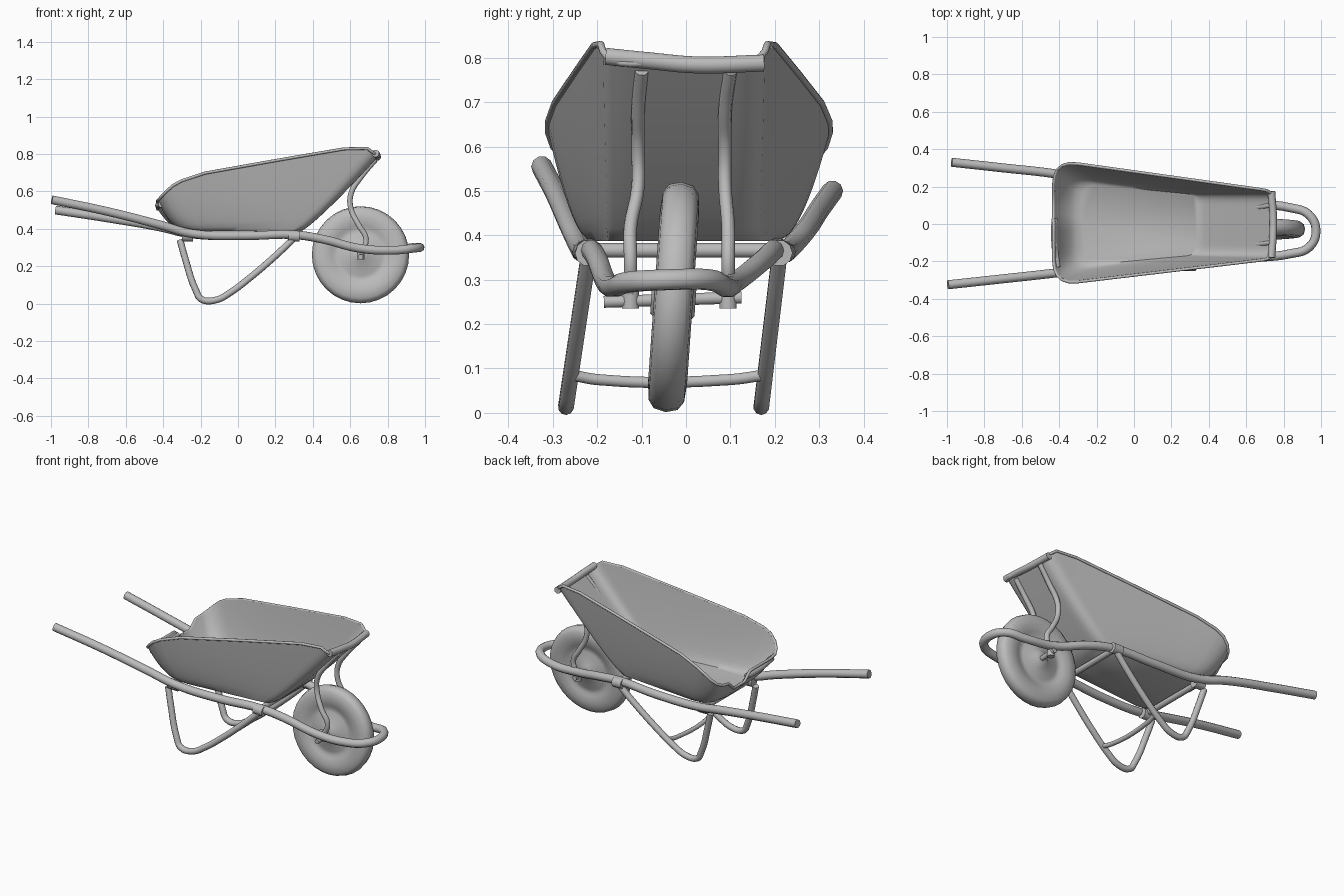
import bpy, bmesh, math
from mathutils import Vector

old = bpy.data.objects.get("Cube")
if old:
    bpy.data.objects.remove(old, do_unlink=True)

# One plain grey for everything
grey = bpy.data.materials.new("plain_grey")
grey.use_nodes = True
grey.diffuse_color = (0.5, 0.5, 0.5, 1)
grey.node_tree.nodes["Principled BSDF"].inputs["Base Color"].default_value = (0.5, 0.5, 0.5, 1)


def finish(ob, angle=55):
    """Turn curves and modifiers into a plain smooth mesh."""
    bpy.ops.object.select_all(action='DESELECT')
    ob.select_set(True)
    bpy.context.view_layer.objects.active = ob
    bpy.ops.object.convert(target='MESH')
    ob = bpy.context.object
    ob.data.materials.clear()
    ob.data.materials.append(grey)
    bpy.ops.object.shade_smooth_by_angle(angle=math.radians(angle))


def tube(name, points, radius, closed=False, bezier=True):
    """Round tube along a path."""
    cu = bpy.data.curves.new(name, 'CURVE')
    cu.dimensions = '3D'
    cu.bevel_depth = radius
    cu.bevel_resolution = 3
    cu.resolution_u = 5
    cu.use_fill_caps = True
    sp = cu.splines.new('BEZIER' if bezier else 'POLY')
    pts = sp.bezier_points if bezier else sp.points
    pts.add(len(points) - 1)
    for p, co in zip(pts, points):
        if bezier:
            p.co = co
            p.handle_left_type = p.handle_right_type = 'AUTO'
        else:
            p.co = (*co, 1)
    sp.use_cyclic_u = closed
    ob = bpy.data.objects.new(name, cu)
    bpy.context.collection.objects.link(ob)
    finish(ob)


def mesh_object(name, bm):
    bmesh.ops.recalc_face_normals(bm, faces=bm.faces)
    me = bpy.data.meshes.new(name)
    bm.to_mesh(me)
    bm.free()
    ob = bpy.data.objects.new(name, me)
    bpy.context.collection.objects.link(ob)
    return ob


# Tray: a loft from a rounded floor outline to a rounded sloping rim
def outline(corners, steps=5, edge=8):
    """Rounded four-sided outline; each corner is (x, y, rounding)."""
    n, pts = len(corners), []
    for i, (x, y, r) in enumerate(corners):
        c = Vector((x, y))
        prev = Vector(corners[i - 1][:2])
        nxt = Vector(corners[(i + 1) % n][:2])
        a, b = c + (prev - c).normalized() * r, c + (nxt - c).normalized() * r
        for k in range(steps + 1):
            t = k / steps
            pts.append(a * (1 - t) ** 2 + c * 2 * t * (1 - t) + b * t * t)
        end = nxt + (c - nxt).normalized() * corners[(i + 1) % n][2]
        pts += [b.lerp(end, k / edge) for k in range(1, edge)]
    return pts


RIM_HEIGHT = [(-0.43, 0.55), (-0.36, 0.625), (-0.25, 0.685), (0.2, 0.765), (0.67, 0.845), (0.76, 0.78)]


def rim_z(p):
    # A bent-down notch sits in the back edge
    notch = 0.045 if p.x < -0.42 and 0.04 < p.y < 0.2 else 0
    for (x0, z0), (x1, z1) in zip(RIM_HEIGHT, RIM_HEIGHT[1:]):
        if p.x <= x1:
            return z0 + (z1 - z0) * max(0, (p.x - x0) / (x1 - x0)) - notch


FLOOR_Z = 0.387
floor = outline([(-0.28, -0.225, 0.1), (0.34, -0.17, 0.06), (0.34, 0.16, 0.06), (-0.28, 0.22, 0.1)])
rim = outline([(-0.43, -0.325, 0.13), (0.75, -0.185, 0.06), (0.75, 0.175, 0.06), (-0.43, 0.34, 0.13)])
bm = bmesh.new()
rings = []
LEVELS = 12
for k in range(LEVELS + 1):
    t = k / LEVELS
    ring = []
    for f, r in zip(floor, rim):
        # The back bellies out while the front wall runs straight
        belly = 0.55 + 0.4 * (r.x + 0.43) / 1.18
        x = f.x + (r.x - f.x) * t ** belly
        y = f.y + (r.y - f.y) * t ** 0.62
        z = FLOOR_Z + (rim_z(r) - FLOOR_Z) * t ** 1.08
        ring.append(bm.verts.new((x, y, z)))
    rings.append(ring)
for lo, hi in zip(rings, rings[1:]):
    for i in range(len(lo)):
        j = (i + 1) % len(lo)
        bm.faces.new((lo[i], lo[j], hi[j], hi[i]))
bm.faces.new(rings[0][::-1])
tray = mesh_object("tray", bm)
solid = tray.modifiers.new("thickness", 'SOLIDIFY')
solid.thickness = 0.008
finish(tray)

# Rolled rim, with a heavier lip at the front and the back
tube("tray_rim", [(p.x, p.y, rim_z(p)) for p in rim], 0.008, closed=True, bezier=False)
tube("front_lip", [(0.735, -0.18, 0.803), (0.742, -0.08, 0.793), (0.745, 0.02, 0.784), (0.735, 0.175, 0.788)], 0.02)
tube("back_lip", [(-0.41, -0.23, 0.53), (-0.425, -0.1, 0.525), (-0.425, 0.03, 0.525)], 0.017)

# Frame: both handles and the loop around the wheel in one bent tube
tube("frame", [
    (-0.995, -0.325, 0.555), (-0.7, -0.293, 0.493), (-0.42, -0.262, 0.422), (-0.25, -0.24, 0.375),
    (0.05, -0.23, 0.363), (0.3, -0.215, 0.368), (0.45, -0.2, 0.345), (0.65, -0.18, 0.295),
    (0.83, -0.16, 0.285), (0.935, -0.125, 0.295), (0.973, -0.04, 0.3), (0.935, 0.05, 0.3),
    (0.83, 0.088, 0.285), (0.65, 0.112, 0.295), (0.45, 0.175, 0.345), (0.3, 0.2, 0.368),
    (0.05, 0.22, 0.363), (-0.25, 0.235, 0.372), (-0.42, 0.268, 0.41), (-0.7, 0.3, 0.458),
    (-0.975, 0.33, 0.5)], 0.024)

# Cross members under the tray
for name, x in (("rear_crossbar", -0.27), ("front_crossbar", 0.3)):
    tube(name, [(x, -0.23, 0.366), (x, 0.22, 0.366)], 0.017)

# Legs, clamps and front struts on each side
LEG = [(-0.31, 0.34), (-0.285, 0.25), (-0.225, 0.07), (-0.195, 0.023), (-0.115, 0.02),
       (-0.04, 0.06), (0.06, 0.135), (0.2, 0.255), (0.31, 0.36)]
for side, top, splay in (("right", -0.22, 0.15), ("left", 0.21, 0.12)):
    tube(side + "_leg", [(x, top - (0.35 - z) * splay, z) for x, z in LEG], 0.018)
    for end, x in (("rear", -0.27), ("front", 0.3)):
        tube(f"{side}_{end}_clamp", [(x - 0.03, top, 0.362), (x + 0.03, top, 0.36)], 0.03)
for side, low, mid, high in (("right", -0.125, -0.108, -0.1), ("left", 0.095, 0.088, 0.1)):
    tube(side + "_front_strut", [(0.66, low, 0.27), (0.685, low, 0.345), (0.645, low, 0.42), (0.603, mid, 0.51),
                                 (0.605, mid, 0.59), (0.66, mid, 0.68), (0.735, high, 0.77)], 0.015)
    tube(side + "_axle_bracket", [(0.655, low, 0.295), (0.655, low, 0.235)], 0.02)
tube("leg_brace", [(0.0, -0.255, 0.085), (-0.01, -0.2, 0.075), (-0.01, 0.1, 0.075), (0.0, 0.175, 0.085)], 0.013)

# Wheel: lathed tyre and shallow dished disc, leaning slightly
half = [(0.04, 0.05), (0.055, 0.036), (0.1, 0.036), (0.115, 0.028), (0.14, 0.028), (0.155, 0.036),
        (0.195, 0.044), (0.235, 0.04), (0.253, 0.027)]
profile = [(0, 0.05)] + half + [(0.26, 0)] + [(r, -h) for r, h in reversed(half)] + [(0, -0.05)]
bm = bmesh.new()
verts = [bm.verts.new((r, h, 0)) for r, h in profile]
edges = [bm.edges.new(pair) for pair in zip(verts, verts[1:])]
bmesh.ops.spin(bm, geom=verts + edges, cent=(0, 0, 0), axis=(0, 1, 0), angle=math.tau, steps=32)
bmesh.ops.remove_doubles(bm, verts=bm.verts, dist=0.0005)
wheel = mesh_object("wheel", bm)
wheel.location = (0.655, -0.028, 0.261)
wheel.rotation_euler.x = math.radians(-4)
finish(wheel)
tube("axle", [(0.655, -0.185, 0.25), (0.655, 0.125, 0.26)], 0.014)
